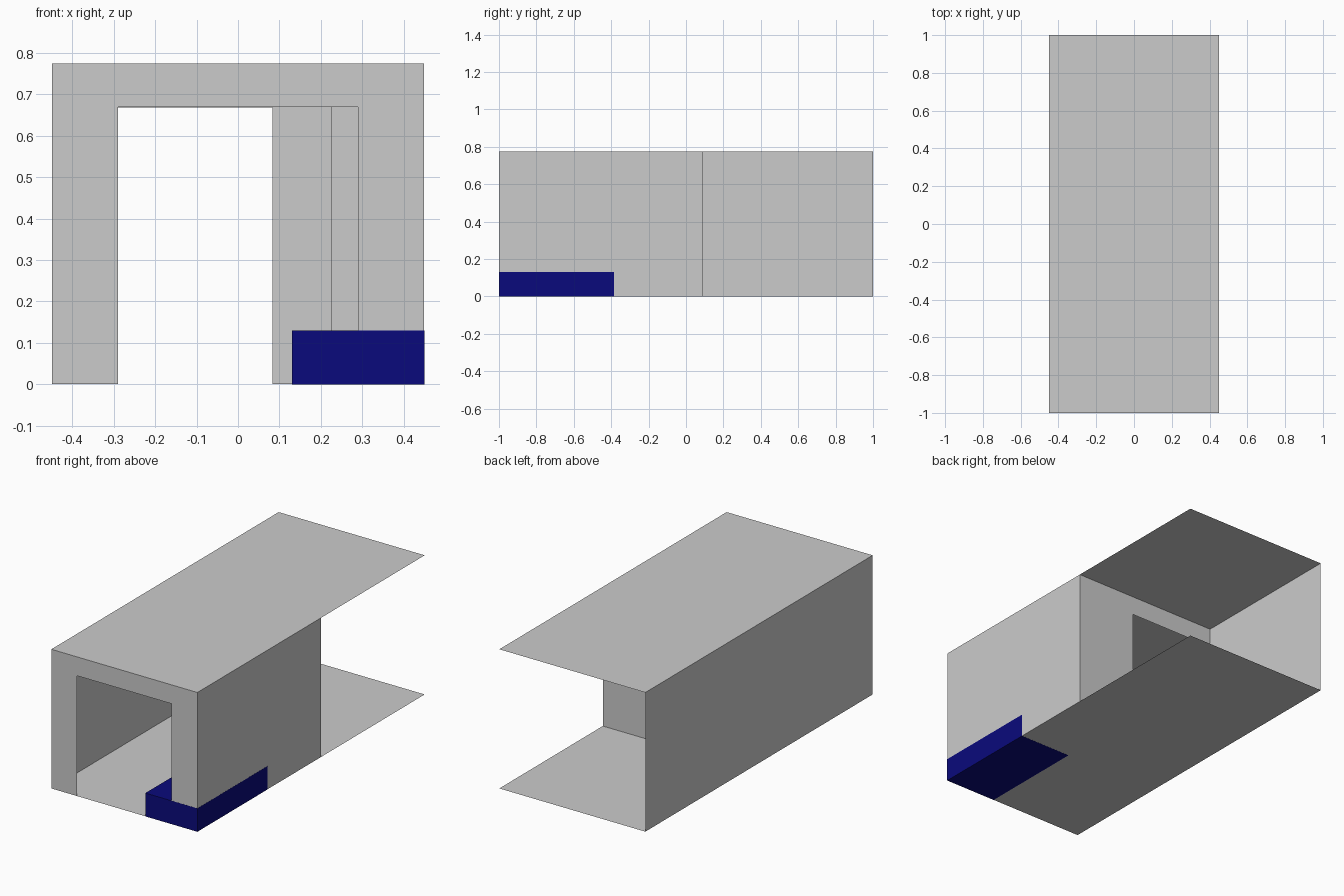
import bpy

if "Cube" in bpy.data.objects:
    bpy.data.objects.remove(bpy.data.objects["Cube"])

# Main dimensions; the shell sits a hair inside the bed's outer faces
W, L, H = 0.4495, 0.9995, 0.775
Z0 = 0.0005
WALL_Y = 0.09


def make(name, verts, faces):
    mesh = bpy.data.meshes.new(name)
    mesh.from_pydata(verts, [], faces)
    mesh.update()
    ob = bpy.data.objects.new(name, mesh)
    bpy.context.collection.objects.link(ob)
    return ob


def slab(name, z):
    return make(name, [(-W, -L, z), (W, -L, z), (W, L, z), (-W, L, z)], [(0, 1, 2, 3)])


def side_wall(name, x, y0, y1):
    return make(name, [(x, y0, Z0), (x, y1, Z0), (x, y1, H), (x, y0, H)], [(0, 1, 2, 3)])


def doorway_wall(name, y, left, right, top):
    # Arch-shaped flat wall: two posts and a header in one outline
    pts = [(-W, Z0), (left, Z0), (left, top), (right, top),
           (right, Z0), (W, Z0), (W, H), (-W, H)]
    return make(name, [(x, y, z) for x, z in pts],
                [(0, 1, 2, 7), (2, 3, 6, 7), (3, 4, 5, 6)])


# Room shell
slab("floor", Z0)
slab("ceiling", H)
side_wall("left_wall", -W, -L, L)
side_wall("right_wall", W, -L, WALL_Y)

# End wall and inner dividing wall, each with a doorway
doorway_wall("front_wall", -L, -0.29, 0.29, 0.67)
doorway_wall("inner_wall", WALL_Y, -0.29, 0.083, 0.668)

# Closet partition in the inner right corner
make("closet_partition",
     [(x, y, z) for z in (Z0, H) for x, y in ((W, -0.385), (0.225, -0.385), (0.225, WALL_Y))],
     [(0, 1, 4, 3), (1, 2, 5, 4)])

# Low blue bed in the front right corner
bpy.ops.mesh.primitive_cube_add(size=1, location=(0.29, -0.6925, 0.065))
bed = bpy.context.object
bed.name = "bed"
bed.scale = (0.32, 0.615, 0.13)
blue = bpy.data.materials.new("dark_blue")
blue.diffuse_color = (0.003, 0.003, 0.2, 1)
blue.use_nodes = True
blue.node_tree.nodes["Principled BSDF"].inputs["Base Color"].default_value = blue.diffuse_color
bed.data.materials.append(blue)
